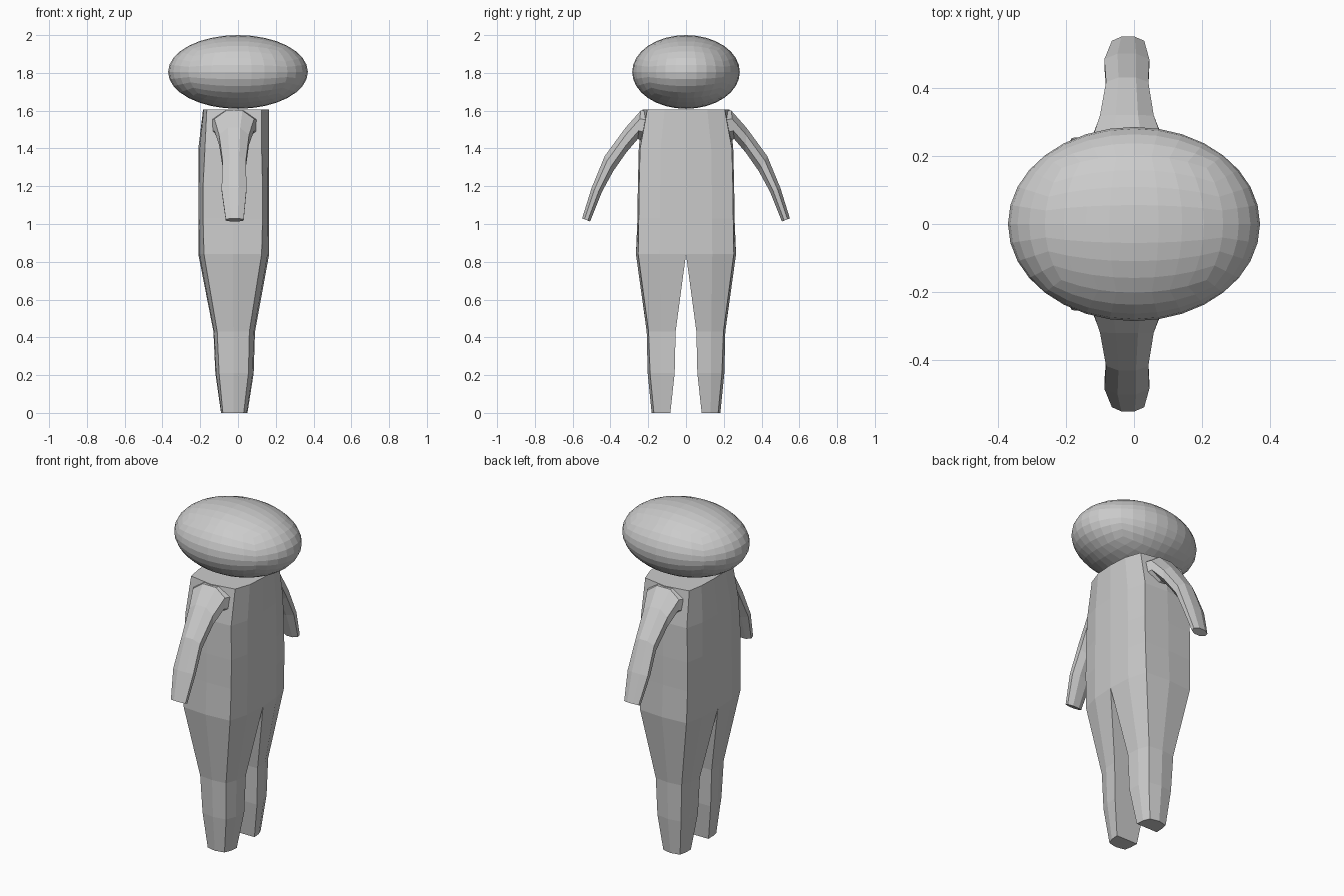
import bpy, bmesh
from math import cos, sin, pi
from mathutils import Vector

if "Cube" in bpy.data.objects:
    bpy.data.objects.remove(bpy.data.objects["Cube"])


def finish(bm, name, mirror=False):
    bmesh.ops.recalc_face_normals(bm, faces=bm.faces)
    me = bpy.data.meshes.new(name)
    bm.to_mesh(me)
    bm.free()
    ob = bpy.data.objects.new(name, me)
    bpy.context.collection.objects.link(ob)
    if mirror:
        mod = ob.modifiers.new("mirror", 'MIRROR')
        mod.use_axis = (False, True, False)
        mod.merge_threshold = 0.0005
    return ob


def loft(bm, rings, skip=lambda i, j: False):
    rows = [[bm.verts.new(p) for p in ring] for ring in rings]
    n = len(rows[0])
    for i in range(len(rows) - 1):
        for j in range(n):
            if not skip(i, j):
                k = (j + 1) % n
                bm.faces.new((rows[i][j], rows[i][k], rows[i + 1][k], rows[i + 1][j]))
    bm.faces.new(rows[0])
    bm.faces.new(rows[-1])


# Body: half torso flowing into one leg, mirrored across y
# z, back x, front x, back corner x, front corner x, inner y, corner y, outer y
sections = [
    (1.605, -.185, .165, -.165, .125, 0, .205, .23),
    (1.40, -.21, .165, -.175, .125, 0, .243, .25),
    (1.20, -.21, .165, -.185, .13, 0, .248, .255),
    (1.03, -.21, .165, -.185, .13, 0, .25, .257),
    (0.84, -.21, .165, -.18, .125, 0, .253, .265),
    (0.43, -.13, .09, -.11, .06, .055, .198, .208),
    (0.21, -.12, .083, -.10, .055, .06, .19, .203),
    (0.00, -.09, .05, -.08, .03, .083, .17, .182),
]
rings = []
for z, xb, xf, cb, cf, yi, yc, yo in sections:
    ym = yi + (yc - yi) * .55
    rings.append([(xf, yi, z), (xf * .8 + cf * .2, ym, z), (cf, yc, z),
                  ((cb + cf) / 2, yo, z),
                  (cb, yc, z), (xb * .8 + cb * .2, ym, z), (xb, yi, z)])
bm = bmesh.new()
loft(bm, rings, lambda i, j: j == 6 and i < 4)
finish(bm, "body", True)

# Arms: eight-sided tapering tubes; upper (y, z), lower (y, z), back x, front x
arm = [
    ((.20, 1.602), (.20, 1.43), -.145, .105),
    ((.24, 1.60), (.255, 1.45), -.125, .085),
    ((.32, 1.51), (.315, 1.38), -.10, .058),
    ((.43, 1.36), (.385, 1.28), -.082, .042),
    ((.50, 1.19), (.445, 1.17), -.087, .045),
    ((.55, 1.03), (.508, 1.013), -.065, .03),
]
rings = []
for up, lo, xb, xf in arm:
    u, l = Vector(up), Vector(lo)
    ring = []
    for k in range(8):
        a = (k + .5) * pi / 4
        p = (u + l) / 2 + (u - l) / 2 * sin(a) / cos(pi / 8)
        ring.append(((xb + xf) / 2 + (xf - xb) / 2 * cos(a) / cos(pi / 8), p.x, p.y))
    rings.append(ring)
bm = bmesh.new()
loft(bm, rings)
finish(bm, "arms", True)

# Head: subdivided cube pushed out to an ellipsoid
bm = bmesh.new()
bmesh.ops.create_cube(bm, size=2)
bmesh.ops.subdivide_edges(bm, edges=bm.edges, cuts=7, use_grid_fill=True)
for v in bm.verts:
    d = Vector([sin(c * pi / 4) / cos(c * pi / 4) for c in v.co]).normalized()
    v.co = (d.x * .37, d.y * .285, 1.805 + d.z * .195)
finish(bm, "head")
